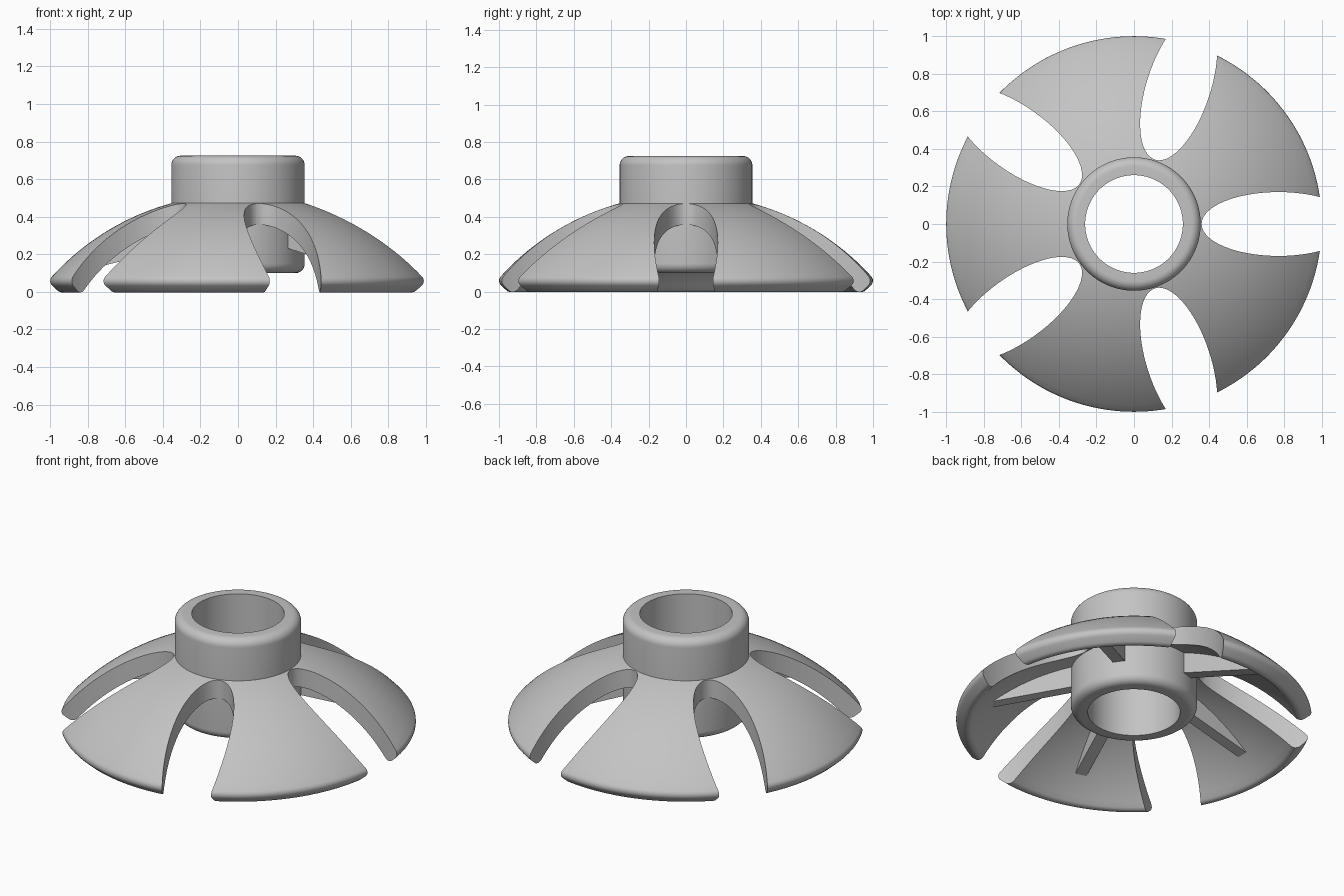
import bpy, bmesh
from math import sin, cos, pi, radians
from mathutils import Matrix

cube = bpy.data.objects.get("Cube")
if cube:
    bpy.data.objects.remove(cube, do_unlink=True)

BLADES = 5
STEP = 2 * pi / BLADES
CENTRE_Z = -0.818            # centre of the dome's sphere
R_OUT, R_IN = 1.338, 1.23    # outer and inner dome radii

grey = bpy.data.materials.new("plain grey")
grey.use_nodes = True
grey.diffuse_color = (0.55, 0.55, 0.55, 1)
grey.node_tree.nodes["Principled BSDF"].inputs["Base Color"].default_value = grey.diffuse_color


def make_object(name, bm):
    bmesh.ops.recalc_face_normals(bm, faces=bm.faces)
    mesh = bpy.data.meshes.new(name)
    bm.to_mesh(mesh)
    bm.free()
    mesh.materials.append(grey)
    obj = bpy.data.objects.new(name, mesh)
    bpy.context.collection.objects.link(obj)
    return obj


def activate(obj):
    bpy.ops.object.select_all(action='DESELECT')
    obj.select_set(True)
    bpy.context.view_layer.objects.active = obj


def smooth(obj, angle=30):
    activate(obj)
    bpy.ops.object.shade_smooth_by_angle(angle=radians(angle))


def lathe(name, profile, segments):
    """Revolve a closed (radius, z) outline around the z axis."""
    bm = bmesh.new()
    verts = [bm.verts.new((r, 0, z)) for r, z in profile]
    edges = [bm.edges.new((v, verts[i - 1])) for i, v in enumerate(verts)]
    bmesh.ops.spin(bm, geom=verts + edges, cent=(0, 0, 0), axis=(0, 0, 1),
                   angle=2 * pi, steps=segments, use_merge=True)
    bmesh.ops.remove_doubles(bm, verts=bm.verts, dist=1e-5)
    return make_object(name, bm)


def arc(r, z, radius, start, end, steps):
    """Arc points; angles in degrees from straight up towards outwards."""
    angles = [radians(start + (end - start) * i / steps) for i in range(steps + 1)]
    return [(r + radius * sin(a), z + radius * cos(a)) for a in angles]


def prism(bm, outline, axis, depth, matrix):
    """Extrude a flat outline and place it with a matrix."""
    face = bm.faces.new([bm.verts.new(p) for p in outline])
    extruded = bmesh.ops.extrude_face_region(bm, geom=[face])["geom"]
    top = [g for g in extruded if isinstance(g, bmesh.types.BMVert)]
    bmesh.ops.translate(bm, verts=top, vec=[a * depth for a in axis])
    bmesh.ops.transform(bm, matrix=matrix, verts=list({*face.verts, *top}))


# Hub: open tube with rounded outer rims
HUB_R, BORE, LOW, HIGH, ROUND = 0.355, 0.26, 0.1, 0.725, 0.05
hub_profile = [(BORE, LOW), (BORE, HIGH)]
hub_profile += arc(HUB_R - ROUND, HIGH - ROUND, ROUND, 0, 90, 8)
hub_profile += arc(HUB_R - ROUND, LOW + ROUND, ROUND, 90, 180, 8)
hub = lathe("hub", hub_profile, 96)
smooth(hub)

# Dome shell with a rounded rim
RIM, RIM_ANGLE, START = 0.035, 47.75, 13.5
profile = arc(0, CENTRE_Z, R_OUT, START, RIM_ANGLE, 20)
for radius, a0, a1 in ((R_OUT - RIM, 0, 90), (R_IN + RIM, 90, 180)):
    a = radians(RIM_ANGLE)
    corner = arc(radius * sin(a), CENTRE_Z + radius * cos(a), RIM,
                 RIM_ANGLE + a0, RIM_ANGLE + a1, 6)
    profile += corner[1:] if a0 == 0 else corner
profile += arc(0, CENTRE_Z, R_IN, RIM_ANGLE, START + 1.5, 20)[1:]
blades = lathe("blades", profile, 180)

# Elliptical slots that split the dome into blades
bm = bmesh.new()
ellipse = [(0.77 + 0.41 * cos(2 * pi * i / 64), 0.17 * sin(2 * pi * i / 64), -0.5)
           for i in range(64)]
for k in range(BLADES):
    prism(bm, ellipse, (0, 0, 1), 1.5, Matrix.Rotation(k * STEP, 4, 'Z'))
cutter = make_object("slot_cutter", bm)
cutter.hide_render = True
cut = blades.modifiers.new("slots", 'BOOLEAN')
cut.operation = 'DIFFERENCE'
cut.solver = 'EXACT'
cut.use_self = True
cut.object = cutter
activate(blades)
bpy.ops.object.modifier_apply(modifier=cut.name)
bpy.data.objects.remove(cutter, do_unlink=True)
smooth(blades)

# Ribs under the blades, tapering from the hub to the rim
WIDTH = 0.07
upper = arc(0, CENTRE_Z, R_IN + 0.03, 14, 43, 10)
rib_outline = [(r, -WIDTH / 2, z) for r, z in [(0.32, 0.24)] + upper]
bm = bmesh.new()
for k in range(BLADES):
    prism(bm, rib_outline, (0, 1, 0), WIDTH, Matrix.Rotation((k + 0.5) * STEP, 4, 'Z'))
make_object("ribs", bm)
